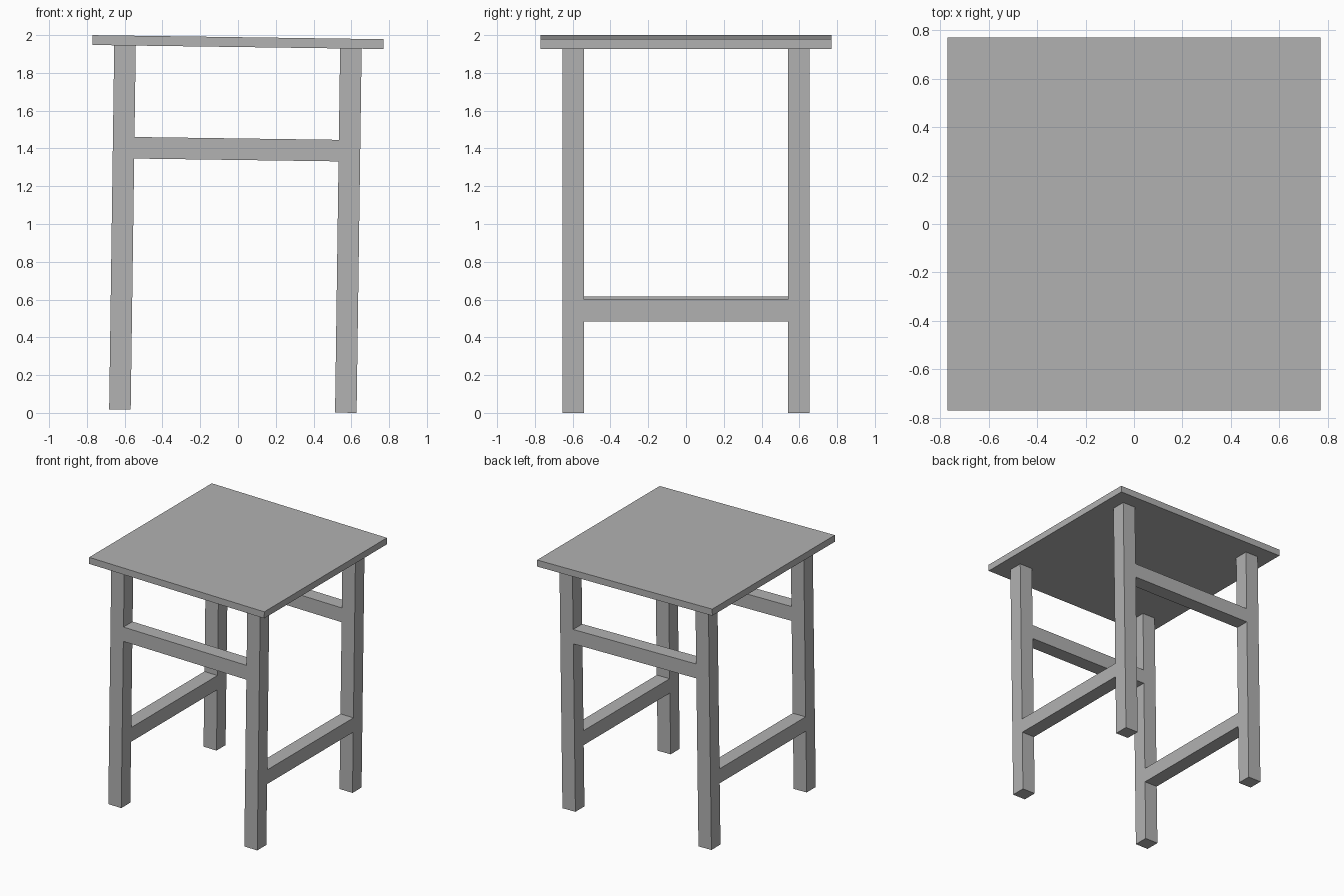
import bpy
from mathutils import Matrix, Vector

cube = bpy.data.objects.get("Cube")
if cube:
    bpy.data.objects.remove(cube, do_unlink=True)

# Single flat grey
grey = bpy.data.materials.new("plain_grey")
grey.use_nodes = True
colour = (0.445, 0.445, 0.445, 1)
grey.diffuse_color = colour
grey.node_tree.nodes["Principled BSDF"].inputs["Base Color"].default_value = colour

# The whole stool leans slightly towards +x around the seat centre
PIVOT = Vector((0, 0, 1.963))
LEAN = (Matrix.Translation(PIVOT) @ Matrix.Rotation(0.0139, 4, "Y")
        @ Matrix.Translation(-PIVOT))

BAR = 0.114            # square section shared by legs and rails
LEG = 0.598            # leg centre offset in x and y
SPAN = 2 * LEG - BAR   # clear gap between legs
FOOT, SEAT_UNDER, SEAT_TOP = 0.009, 1.937, 1.989


def box(name, centre, size):
    bpy.ops.mesh.primitive_cube_add(size=1)
    obj = bpy.context.object
    obj.name = name
    obj.data.transform(LEAN @ Matrix.Translation(centre) @ Matrix.Diagonal((*size, 1)))
    obj.data.materials.append(grey)
    return obj


# Seat board
box("seat", (0, 0, (SEAT_UNDER + SEAT_TOP) / 2), (1.54, 1.54, SEAT_TOP - SEAT_UNDER))

# Four legs
for side, sx in (("right", -1), ("left", 1)):
    for end, sy in (("front", -1), ("back", 1)):
        box(f"{end}_{side}_leg", (sx * LEG, sy * LEG, (FOOT + SEAT_UNDER) / 2),
            (BAR, BAR, SEAT_UNDER - FOOT))

# High rails at front and back, low rails at the sides
for end, s in (("front", -1), ("back", 1)):
    box(f"{end}_rail", (0, s * LEG, 1.396), (SPAN, BAR, BAR))
for side, s in (("right", -1), ("left", 1)):
    box(f"{side}_rail", (s * LEG, 0, 0.551), (BAR, SPAN, BAR))
